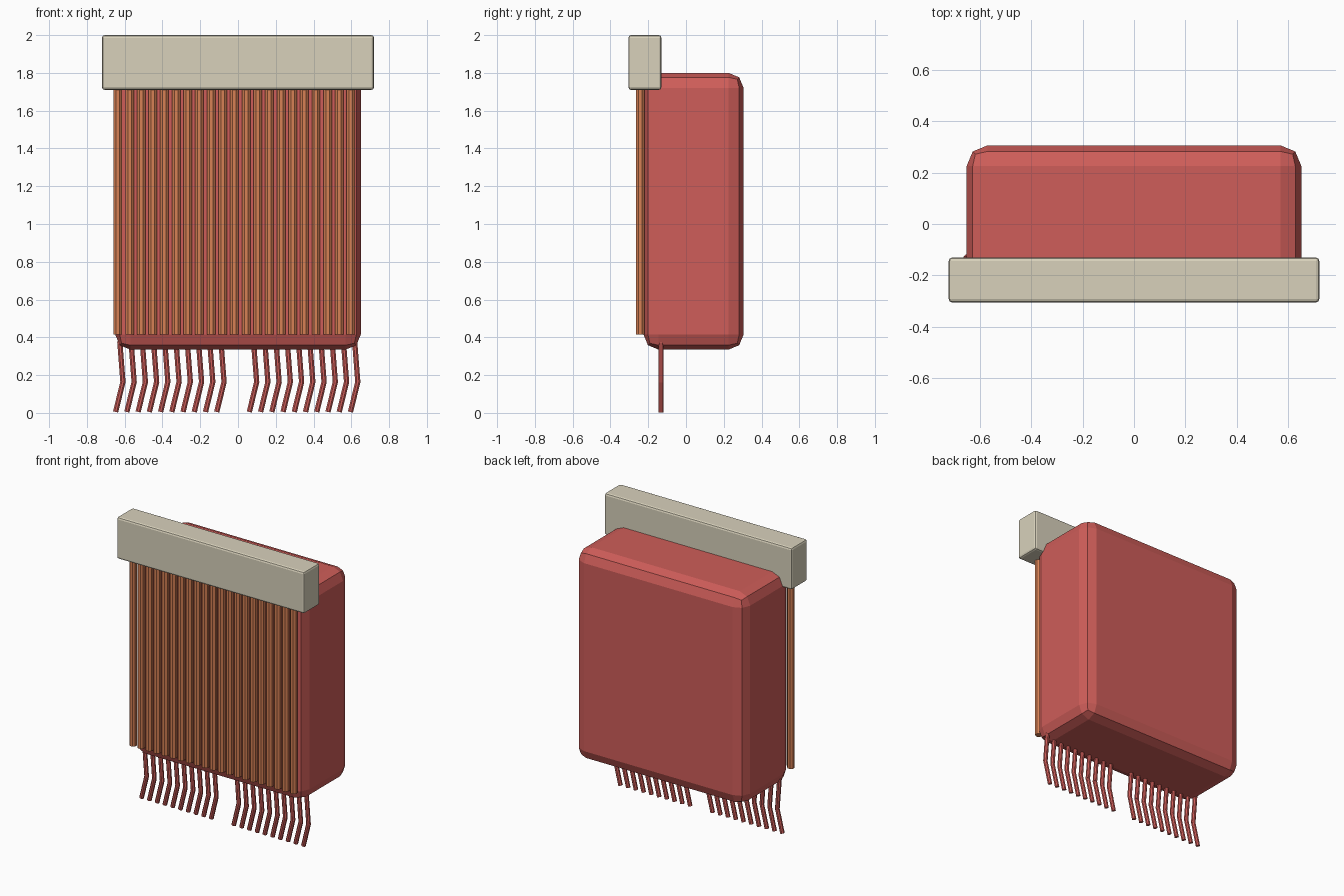
import bpy, bmesh, math
from mathutils import Vector, Matrix

if "Cube" in bpy.data.objects:
    bpy.data.objects.remove(bpy.data.objects["Cube"])


def material(name, rgb):
    m = bpy.data.materials.new(name)
    m.diffuse_color = (*rgb, 1)
    m.use_nodes = True
    m.node_tree.nodes["Principled BSDF"].inputs["Base Color"].default_value = m.diffuse_color
    return m


RED = material("red", (0.62, 0.11, 0.10))
ORANGE = material("orange", (0.68, 0.22, 0.09))
BEIGE = material("beige", (0.69, 0.64, 0.50))


def finish(bm, name, mat):
    mesh = bpy.data.meshes.new(name)
    bm.to_mesh(mesh)
    bm.free()
    obj = bpy.data.objects.new(name, mesh)
    bpy.context.collection.objects.link(obj)
    mesh.materials.append(mat)
    return obj


def bevelled_box(name, lo, hi, width, mat):
    lo, hi = Vector(lo), Vector(hi)
    bm = bmesh.new()
    bmesh.ops.create_cube(bm, size=1, matrix=Matrix.Translation((lo + hi) / 2)
                          @ Matrix.Diagonal((*(hi - lo), 1)))
    bmesh.ops.bevel(bm, geom=bm.edges[:], offset=width, offset_type='OFFSET',
                    segments=2, profile=0.5, affect='EDGES', clamp_overlap=True)
    return finish(bm, name, mat)


def rod(bm, a, b, radius, sides=8):
    a, b = Vector(a), Vector(b)
    d = b - a
    rot = d.to_track_quat('Z', 'Y').to_matrix().to_4x4()
    turn = Matrix.Rotation(math.pi / sides, 4, 'Z')
    bmesh.ops.create_cone(bm, cap_ends=True, segments=sides, radius1=radius,
                          radius2=radius, depth=d.length,
                          matrix=Matrix.Translation((a + b) / 2) @ rot @ turn)


# Red chamfered body
bevelled_box("body", (-0.65, -0.225, 0.335), (0.65, 0.305, 1.80), 0.08, RED)

# Beige top rail
bevelled_box("top_rail", (-0.72, -0.305, 1.71), (0.72, -0.13, 2.0), 0.014, BEIGE)

# Hanging row of orange strands
bm = bmesh.new()
COUNT = 21
for i in range(COUNT):
    x = -0.636 + i * 1.234 / (COUNT - 1)
    rod(bm, (x, -0.242, 0.415), (x, -0.242, 1.73), 0.0243)
finish(bm, "strands", ORANGE)

# Two groups of bent fringe threads below the body
bm = bmesh.new()
for start in (-0.648, 0.06):
    for i in range(10):
        x = start + i * 0.0595
        rod(bm, (x + 0.022, -0.132, 0.38), (x + 0.039, -0.132, 0.16), 0.015)
        rod(bm, (x + 0.039, -0.132, 0.165), (x, -0.132, 0.005), 0.015)
finish(bm, "fringe_threads", RED)
